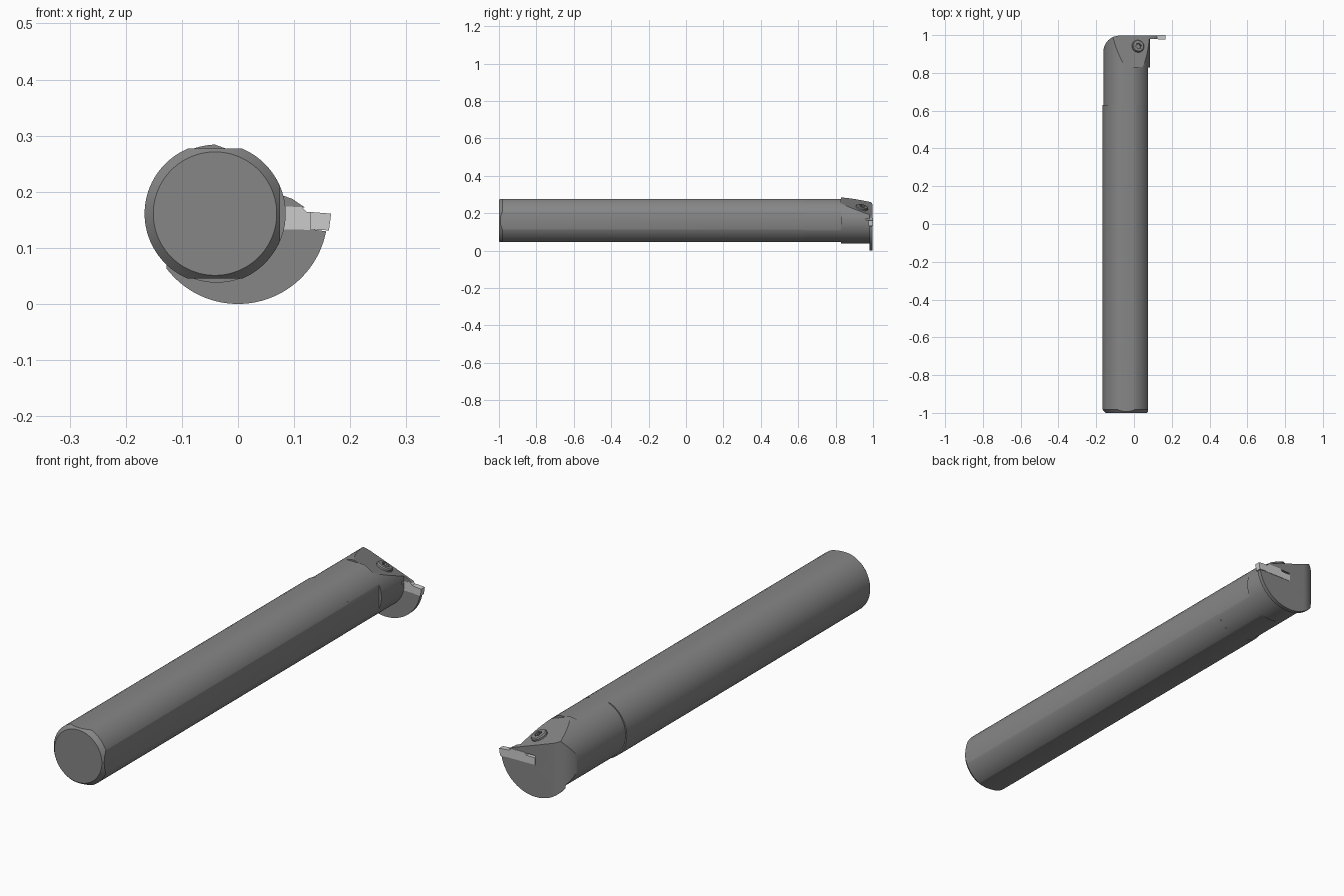
import bpy, bmesh, math
from mathutils import Vector

if "Cube" in bpy.data.objects:
    bpy.data.objects.remove(bpy.data.objects["Cube"])

CX, CZ = -0.041, 0.161          # bar axis
FLAT = 0.116                    # distance from axis to clamping flats


def material(name, v):
    m = bpy.data.materials.new(name)
    m.diffuse_color = (v, v, v, 1)
    m.use_nodes = True
    m.node_tree.nodes["Principled BSDF"].inputs["Base Color"].default_value = m.diffuse_color
    return m


STEEL = material("dark_steel", 0.24)
CARBIDE = material("insert_grey", 0.6)


def make(name, bm, mat=STEEL):
    bmesh.ops.recalc_face_normals(bm, faces=bm.faces)
    me = bpy.data.meshes.new(name)
    bm.to_mesh(me)
    bm.free()
    me.materials.append(mat)
    ob = bpy.data.objects.new(name, me)
    bpy.context.collection.objects.link(ob)
    return ob


def prism(name, pts, a, b, axis, mat=STEEL):
    """Extrude a 2D outline: (x, z) along y, or (x, y) along z."""
    bm = bmesh.new()
    put = (lambda p, t: (p[0], t, p[1])) if axis == 'Y' else (lambda p, t: (p[0], p[1], t))
    lo = [bm.verts.new(put(p, a)) for p in pts]
    hi = [bm.verts.new(put(p, b)) for p in pts]
    bm.faces.new(lo)
    bm.faces.new(hi[::-1])
    n = len(pts)
    for i in range(n):
        j = (i + 1) % n
        bm.faces.new((lo[i], lo[j], hi[j], hi[i]))
    return make(name, bm, mat)


def lathe(name, prof, seg=96, cx=CX, cz=CZ):
    """Revolve (radius, y) pairs about a y-parallel axis, capped."""
    bm = bmesh.new()
    rings = [[bm.verts.new((cx + r * math.cos(2 * math.pi * i / seg), y,
                            cz + r * math.sin(2 * math.pi * i / seg)))
              for i in range(seg)] for r, y in prof]
    for a, b in zip(rings, rings[1:]):
        for i in range(seg):
            j = (i + 1) % seg
            bm.faces.new((a[i], a[j], b[j], b[i]))
    bm.faces.new(rings[0])
    bm.faces.new(rings[-1][::-1])
    return make(name, bm)


def slice_off(ob, co, no):
    """Remove everything on the normal side of a plane and cap the cut."""
    bm = bmesh.new()
    bm.from_mesh(ob.data)
    bmesh.ops.bisect_plane(bm, geom=bm.verts[:] + bm.edges[:] + bm.faces[:],
                           plane_co=co, plane_no=no, clear_outer=True)
    bmesh.ops.holes_fill(bm, edges=[e for e in bm.edges if e.is_boundary], sides=0)
    bmesh.ops.recalc_face_normals(bm, faces=bm.faces)
    bm.to_mesh(ob.data)
    bm.free()


def boolean(ob, tool, op):
    m = ob.modifiers.new("cut", 'BOOLEAN')
    m.object, m.operation, m.solver = tool, op, 'EXACT'
    bpy.context.view_layer.objects.active = ob
    bpy.ops.object.modifier_apply(modifier=m.name)
    bpy.data.objects.remove(tool)


def smooth(ob, deg=25):
    bpy.ops.object.select_all(action='DESELECT')
    ob.select_set(True)
    bpy.context.view_layer.objects.active = ob
    bpy.ops.object.shade_smooth_by_angle(angle=math.radians(deg))


def arc(cx, cy, r, a0, a1, n):
    return [(cx + r * math.cos(math.radians(a0 + (a1 - a0) * i / n)),
             cy + r * math.sin(math.radians(a0 + (a1 - a0) * i / n))) for i in range(n + 1)]


# Shank and neck with three clamping flats (top, bottom, right)
shank = lathe("shank", [(0.11, -1), (0.1255, -0.982), (0.1255, 0.63)])
neck = lathe("neck", [(0.123, 0.625), (0.123, 0.83)], cx=-0.038)
for ob in (shank, neck):
    for d in ((0, 0, 1), (0, 0, -1), (1, 0, 0)):
        slice_off(ob, Vector((CX, 0, CZ)) + Vector(d) * FLAT, d)
    smooth(ob)

# Head: round body plus large thin support blade at the end
head = lathe("head", [(0.123, 0.828), (0.123, 0.997)], cx=-0.038)
blade = prism("blade", arc(0, 0.16, 0.16, -172, -11, 48) +
              [(0.125, 0.134), (0.125, 0.168), (0.078, 0.2), (-0.05, 0.2)], 0.98, 0.997, 'Y')
boolean(head, blade, 'UNION')

# Rounded outer corner in plan
plan = prism("plan", [(-0.162, 0.8), (0.2, 0.8), (0.2, 1.01), (-0.03, 1.01), (-0.03, 0.9971)] +
             arc(-0.077, 0.912, 0.085, 90, 180, 16), -0.1, 0.4, 'Z')
boolean(head, plan, 'INTERSECT')

# Sloping clamp face on top
slope_co = Vector((-0.05, 0.835, 0.285))
slope_no = Vector((0.36, 0.31, 1)).normalized()
slice_off(head, slope_co, slope_no)

# Seat for the insert, and the narrow clamping slit in front of it
for x0, z0, z1, y0 in ((0.0, 0.134, 0.172, 0.979), (0.06, 0.165, 0.172, 0.962)):
    seat = prism("seat", [(x0, z0), (0.2, z0), (0.2, z1), (x0, z1)], y0, 1.02, 'Y')
    boolean(head, seat, 'DIFFERENCE')
smooth(head)

# Clamp screw with six-lobed socket, sitting square on the sloping face
screw = lathe("clamp_screw", [(0.02, -0.03), (0.033, -0.004), (0.033, 0.007), (0.029, 0.012),
                              (0.024, 0.013)], 40, 0, 0)
star = [(r * math.cos(math.pi * i / 6), r * math.sin(math.pi * i / 6))
        for i in range(12) for r in [0.018 if i % 2 == 0 else 0.012]]
boolean(screw, prism("socket", star, 0.0, 0.03, 'Y'), 'DIFFERENCE')
sx, sy = 0.02, 0.94
sz = slope_co.z - 0.36 * (sx - slope_co.x) - 0.31 * (sy - slope_co.y)
screw.location = (sx, sy, sz)
screw.rotation_euler = slope_no.to_track_quat('Y', 'Z').to_euler()
smooth(screw)

# Cutting insert: slim body with a wider tip
prism("insert_body", [(0.0, 0.134), (0.135, 0.132), (0.135, 0.163), (0.122, 0.164),
                      (0.113, 0.173), (0.05, 0.174), (0.04, 0.164), (0.0, 0.164)],
      0.979, 0.9985, 'Y', CARBIDE)
prism("insert_tip", [(0.128, 0.133), (0.162, 0.131), (0.166, 0.161), (0.128, 0.164)],
      0.976, 1.0, 'Y', CARBIDE)
